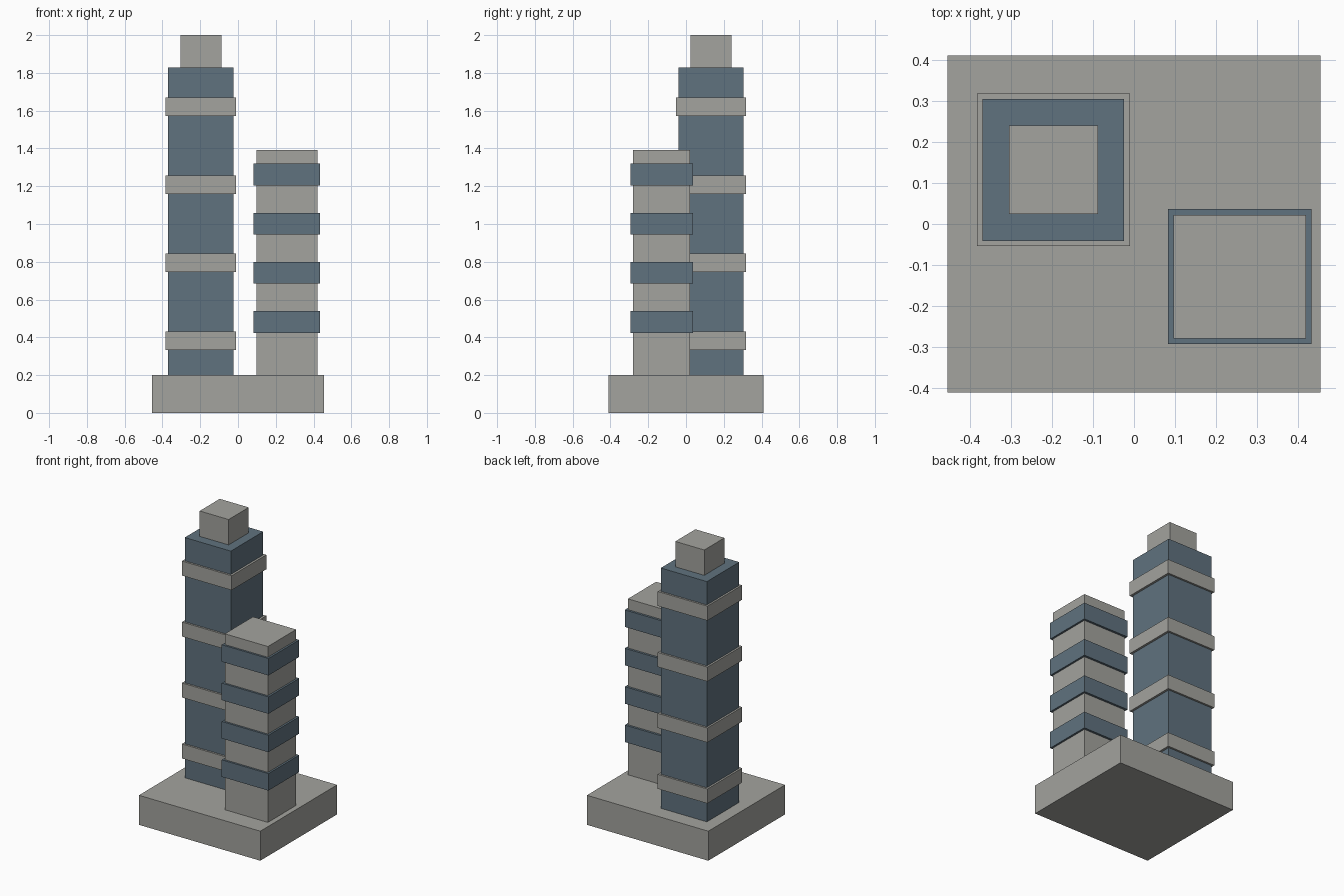
import bpy, bmesh

if "Cube" in bpy.data.objects:
    bpy.data.objects.remove(bpy.data.objects["Cube"])


def material(name, color):
    m = bpy.data.materials.new(name)
    m.diffuse_color = (*color, 1)
    m.use_nodes = True
    m.node_tree.nodes["Principled BSDF"].inputs["Base Color"].default_value = m.diffuse_color
    return m


concrete = material("concrete_grey", (0.366, 0.366, 0.342))
glass = material("slate_blue", (0.117, 0.168, 0.209))


def box(name, xs, ys, zs, mat):
    """Box spanning the given (min, max) ranges."""
    spans = (xs, ys, zs)
    bm = bmesh.new()
    bmesh.ops.create_cube(bm, size=1)
    for v in bm.verts:
        v.co = [(a + b) / 2 + c * (b - a) for (a, b), c in zip(spans, v.co)]
    mesh = bpy.data.meshes.new(name)
    bm.to_mesh(mesh)
    bm.free()
    mesh.materials.append(mat)
    obj = bpy.data.objects.new(name, mesh)
    bpy.context.collection.objects.link(obj)


def bands(name, xs, ys, z0, height, step, mat):
    """Four evenly spaced collars around a tower."""
    for i in range(4):
        z = z0 + i * step
        box(f"{name}_{i + 1}", xs, ys, (z, z + height), mat)


# Ground slab
box("base", (-0.455, 0.455), (-0.411, 0.411), (0, 0.2), concrete)

# Tall tower with ledges and rooftop block
box("tall_tower", (-0.37, -0.025), (-0.041, 0.305), (0.2, 1.828), glass)
bands("tall_tower_ledge", (-0.383, -0.01), (-0.054, 0.318), 0.333, 0.098, 0.413, concrete)
box("rooftop_block", (-0.305, -0.088), (0.025, 0.24), (1.828, 2.0), concrete)

# Short tower with window bands
box("short_tower", (0.097, 0.42), (-0.28, 0.022), (0.2, 1.392), concrete)
bands("window_band", (0.083, 0.433), (-0.293, 0.037), 0.424, 0.115, 0.26, glass)
